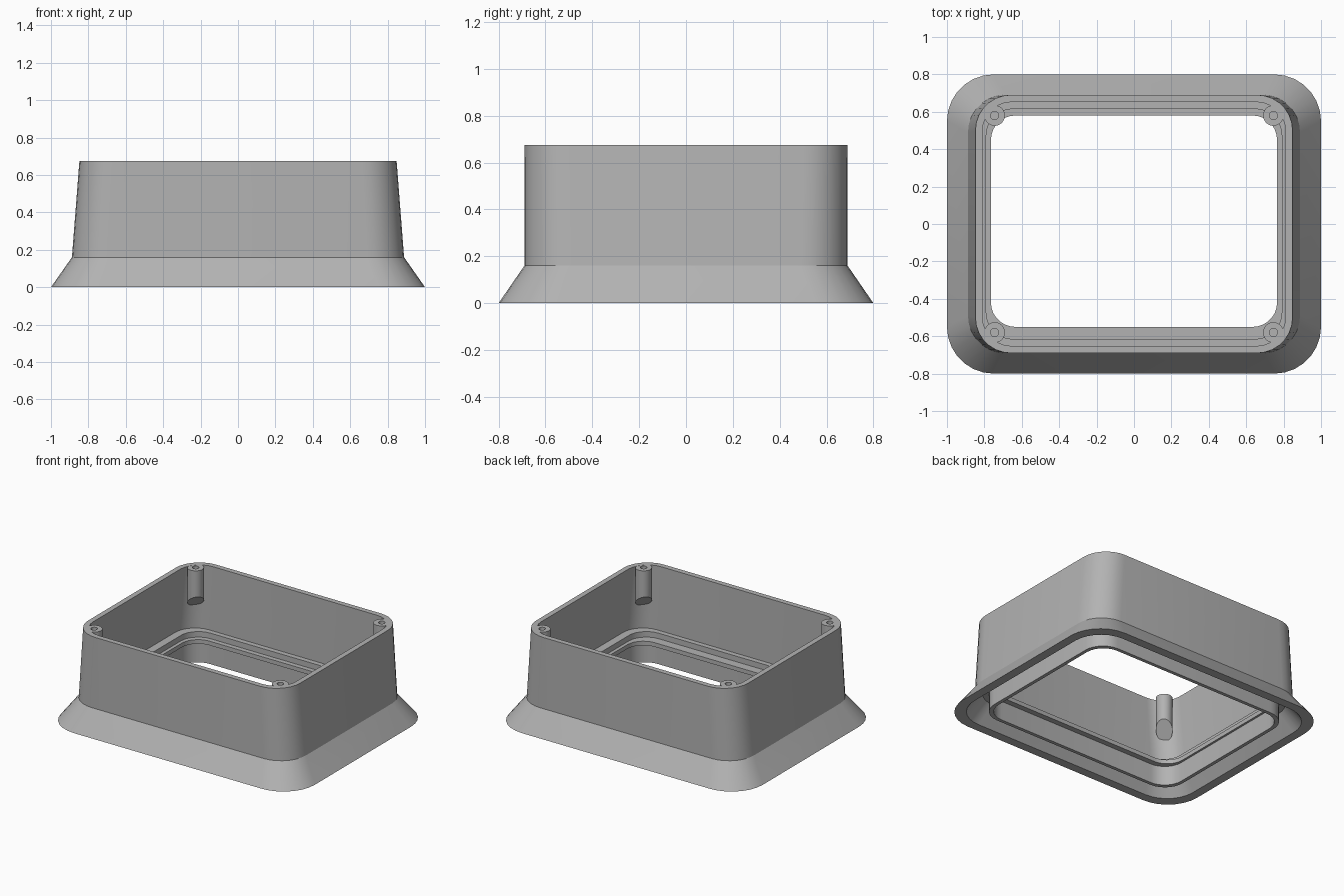
import bpy, bmesh, math

if "Cube" in bpy.data.objects:
    bpy.data.objects.remove(bpy.data.objects["Cube"])

grey = bpy.data.materials.new("plain_grey")
grey.diffuse_color = (0.45, 0.45, 0.45, 1)
grey.use_nodes = True
grey.node_tree.nodes["Principled BSDF"].inputs["Base Color"].default_value = grey.diffuse_color
SEG = 7


def rounded_rect(bm, hx, hy, r, z, dy=0.0):
    """Ring of vertices around a rounded rectangle."""
    ring = []
    for q, (sx, sy) in enumerate([(1, 1), (-1, 1), (-1, -1), (1, -1)]):
        for i in range(SEG + 1):
            a = math.pi / 2 * (q + i / SEG)
            ring.append(bm.verts.new((sx * (hx - r) + r * math.cos(a),
                                      sy * (hy - r) + r * math.sin(a) + dy, z)))
    return ring


def bridge(bm, a, b):
    n = len(a)
    for i in range(n):
        j = (i + 1) % n
        bm.faces.new((a[i], a[j], b[j], b[i]))


def finish(bm, name):
    bmesh.ops.recalc_face_normals(bm, faces=bm.faces)
    me = bpy.data.meshes.new(name)
    bm.to_mesh(me)
    bm.free()
    me.materials.append(grey)
    ob = bpy.data.objects.new(name, me)
    bpy.context.collection.objects.link(ob)
    bpy.ops.object.select_all(action='DESELECT')
    ob.select_set(True)
    bpy.context.view_layer.objects.active = ob
    bpy.ops.object.shade_smooth_by_angle(angle=math.radians(25))
    return ob


# Housing: one closed cross-section carried round the rectangle
section = [
    (1.0, 0.80, 0.25, 0.0),            # flared skirt
    (0.888, 0.69, 0.20, 0.16),
    (0.848, 0.69, 0.19, 0.675),        # outer wall and rim
    (0.81, 0.652, 0.155, 0.675),
    (0.848, 0.652, 0.16, 0.21),        # inner wall and floor ledge
    (0.79, 0.615, 0.14, 0.21),
    (0.79, 0.615, 0.14, 0.17),
    (0.765, 0.565, 0.13, 0.17, 0.015),  # lip of the opening
    (0.765, 0.565, 0.13, 0.14, 0.015),
    (0.78, 0.59, 0.14, 0.14),          # collar below the floor
    (0.78, 0.59, 0.14, 0.0),
    (0.805, 0.615, 0.15, 0.0),
    (0.805, 0.615, 0.15, 0.13),
    (0.845, 0.65, 0.18, 0.13),         # hollow underside of the skirt
    (0.935, 0.735, 0.22, 0.0),
]
bm = bmesh.new()
rings = [rounded_rect(bm, *s) for s in section]
for k in range(len(rings)):
    bridge(bm, rings[k], rings[(k + 1) % len(rings)])
finish(bm, "housing")


# Screw posts: drilled cylinders with a slanted underside, one per corner
def screw_post(name, sx, sy):
    bm = bmesh.new()
    cx, cy, n = 0.745 * sx, 0.58 * sy, 24
    inward = (-sx * math.sqrt(0.5), -sy * math.sqrt(0.5))

    def circle(r, z, slant=0.0):
        out = []
        for i in range(n):
            a = 2 * math.pi * i / n
            x, y = r * math.cos(a), r * math.sin(a)
            rise = slant * (x * inward[0] + y * inward[1])
            out.append(bm.verts.new((cx + x, cy + y, z + rise)))
        return out

    bottom = circle(0.055, 0.43, 1.0)
    top = circle(0.055, 0.674)
    hole_top = circle(0.022, 0.674)
    hole_end = circle(0.022, 0.50)
    for a, b in ((bottom, top), (top, hole_top), (hole_top, hole_end)):
        bridge(bm, a, b)
    bm.faces.new(bottom)
    bm.faces.new(hole_end)
    finish(bm, name)


for sx, side in ((-1, "left"), (1, "right")):
    for sy, end in ((-1, "front"), (1, "back")):
        screw_post(f"screw_post_{end}_{side}", sx, sy)
